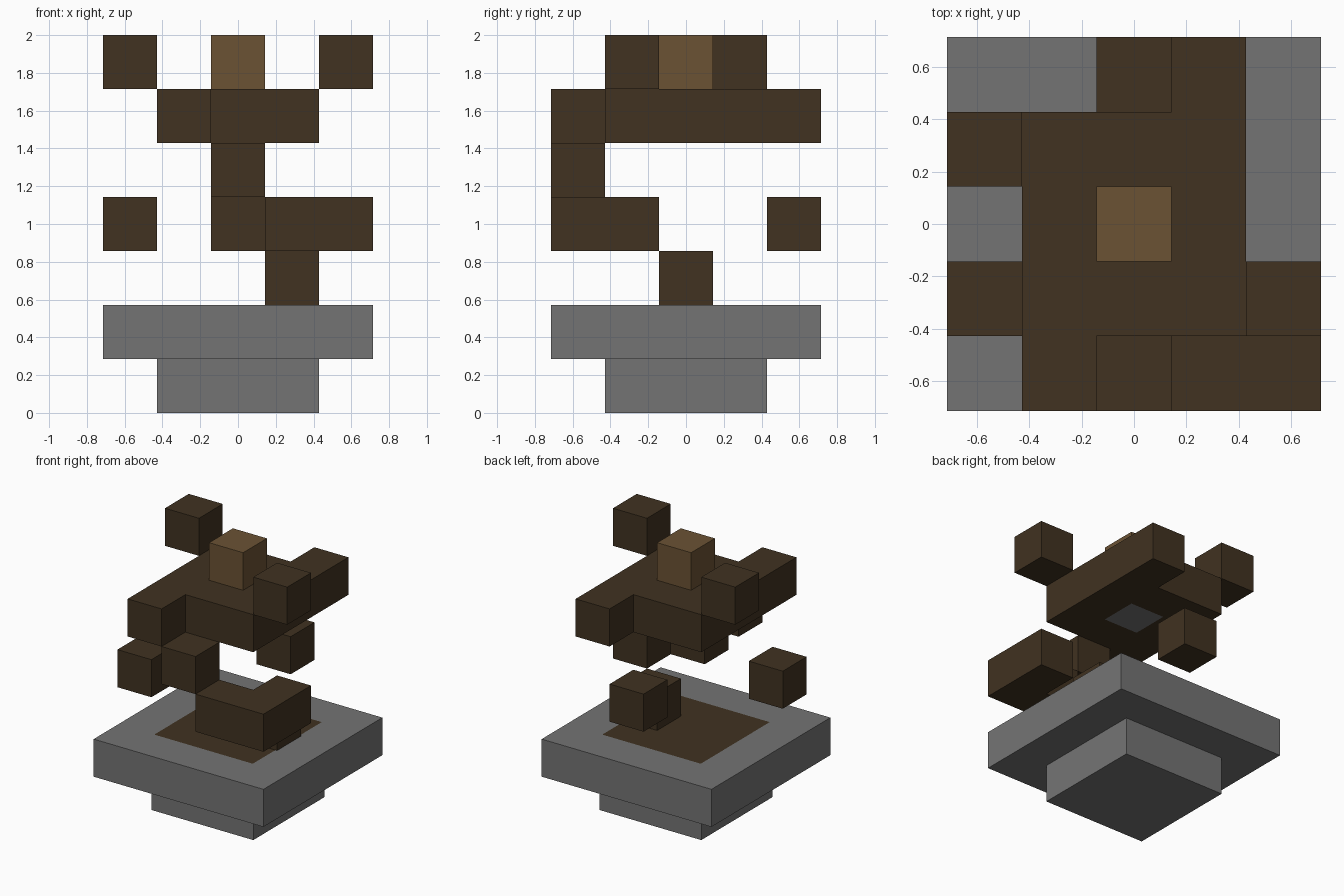
import bpy
import bmesh
from mathutils import Vector

U = 2 / 7  # edge of one cube cell

default = bpy.data.objects.get("Cube")
if default:
    bpy.data.objects.remove(default, do_unlink=True)


def material(name, rgb):
    mat = bpy.data.materials.new(name)
    mat.use_nodes = True
    colour = (*rgb, 1)
    mat.diffuse_color = colour
    bsdf = next(n for n in mat.node_tree.nodes if n.type == "BSDF_PRINCIPLED")
    bsdf.inputs["Base Color"].default_value = colour
    return mat


stone = material("stone_grey", (0.175, 0.175, 0.175))
bark = material("dark_bark", (0.052, 0.032, 0.015))
wood = material("light_wood", (0.147, 0.085, 0.034))


def finish(bm, name, mats):
    bmesh.ops.recalc_face_normals(bm, faces=bm.faces)
    mesh = bpy.data.meshes.new(name)
    bm.to_mesh(mesh)
    bm.free()
    for mat in mats:
        mesh.materials.append(mat)
    obj = bpy.data.objects.new(name, mesh)
    bpy.context.collection.objects.link(obj)
    return obj


def add_block(bm, size, layer, x=0, y=0):
    """Square block, one cell high, on the given layer."""
    geo = bmesh.ops.create_cube(bm, size=U)
    bmesh.ops.scale(bm, vec=(size, size, 1), verts=geo["verts"])
    bmesh.ops.translate(bm, vec=Vector((x, y, layer + 0.5)) * U, verts=geo["verts"])


def cells(name, mat, layer, spots):
    """Joined cubes on one layer, without walls between neighbours."""
    bm = bmesh.new()
    for x, y in spots:
        add_block(bm, 1, layer, x, y)
    bmesh.ops.remove_doubles(bm, verts=bm.verts, dist=0.001)
    # Shared walls appear as two faces with the same centre
    by_centre = {}
    for f in bm.faces:
        key = tuple(round(c, 3) for c in f.calc_center_median())
        by_centre.setdefault(key, []).append(f)
    walls = [f for group in by_centre.values() if len(group) > 1 for f in group]
    bmesh.ops.delete(bm, geom=walls, context="FACES")
    # A wall merged into one shared face has edges with three or more faces
    inner = [f for f in bm.faces if abs(f.normal.z) < 0.5 and all(
        (round(f.calc_center_median().x / U + s * f.normal.x / 2),
         round(f.calc_center_median().y / U + s * f.normal.y / 2)) in spots
        for s in (-1, 1))]
    bmesh.ops.delete(bm, geom=inner, context="FACES")
    return finish(bm, name, [mat])


# Pot foot
bm = bmesh.new()
add_block(bm, 3, 0)
finish(bm, "pot_foot", [stone])

# Pot tray, with the soil inset flush in its top face
bm = bmesh.new()
add_block(bm, 5, 1)
bm.normal_update()
top = [f for f in bm.faces if f.normal.z > 0.5]
bmesh.ops.inset_region(bm, faces=top, thickness=1.05 * U, use_even_offset=True)
top[0].material_index = 1
finish(bm, "pot_tray", [stone, bark])

# Trunk and branches, climbing outward
cells("trunk_base", bark, 2, {(1, 0)})
cells("lower_branch", bark, 3, {(1, -2), (2, -2), (2, -1)})
cells("right_leaf_cube", bark, 3, {(-2, -1)})
cells("back_leaf_cube", bark, 3, {(0, 2)})
cells("upper_trunk", bark, 4, {(0, -2)})

# Crown slab with two arms and a grey patch beneath its middle
core = {(x, y) for x in (-1, 0, 1) for y in (-1, 0, 1)}
crown = cells("crown", bark, 5, core | {(-1, -2), (1, 2)})
crown.data.materials.append(stone)
for p in crown.data.polygons:
    if p.normal.z < -0.5 and p.center.xy.length < U / 2:
        p.material_index = 1

# Top cubes
cells("top_right_cube", bark, 6, {(-2, 1)})
cells("top_left_cube", bark, 6, {(2, -1)})
cells("crown_tip", wood, 6, {(0, 0)})
